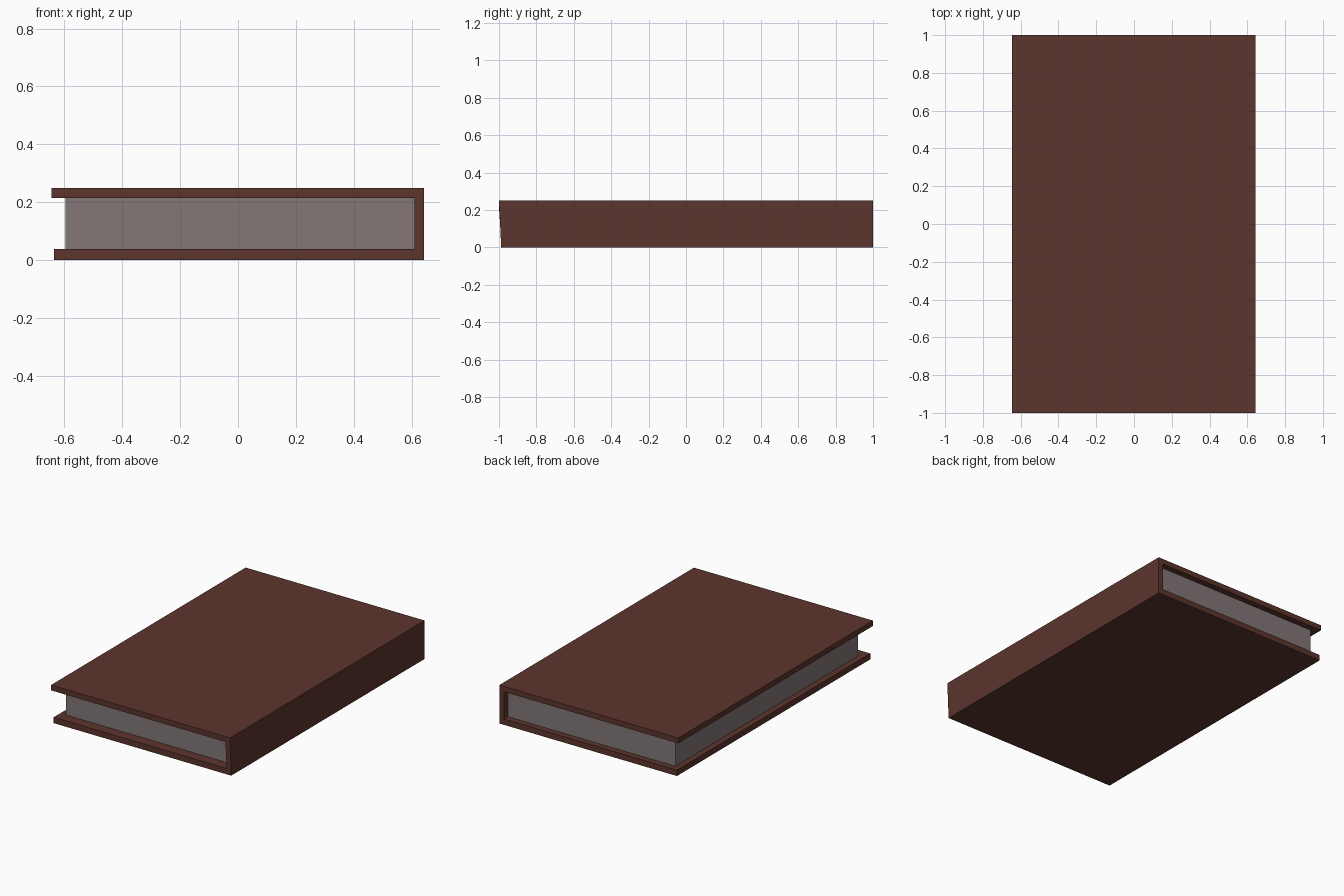
import bpy

if "Cube" in bpy.data.objects:
    bpy.data.objects.remove(bpy.data.objects["Cube"])


def material(name, rgb):
    m = bpy.data.materials.new(name)
    m.diffuse_color = (*rgb, 1)
    m.use_nodes = True
    m.node_tree.nodes["Principled BSDF"].inputs["Base Color"].default_value = m.diffuse_color
    return m


def extrude_profile(name, profile, y_back, mat):
    """Extrude an (x, z, front y) outline along y to y_back."""
    n = len(profile)
    verts = [(x, y, z) for x, z, y in profile]
    verts += [(x, y_back, z) for x, z, _ in profile]
    faces = [tuple(range(n)), tuple(reversed(range(n, 2 * n)))]
    faces += [((i + 1) % n, i, n + i, n + (i + 1) % n) for i in range(n)]
    mesh = bpy.data.meshes.new(name)
    mesh.from_pydata(verts, [], faces)
    mesh.materials.append(mat)
    obj = bpy.data.objects.new(name, mesh)
    bpy.context.collection.objects.link(obj)
    return obj


leather = material("brown leather", (0.107, 0.035, 0.026))
paper = material("grey paper", (0.227, 0.184, 0.187))

# Cover: bottom board, spine and top board as one folded U profile
top_y, low_y = -1.0, -0.988
cover = [
    (-0.635, 0.0, low_y), (0.643, 0.0, low_y), (0.643, 0.25, top_y),
    (-0.645, 0.25, top_y), (-0.645, 0.215, top_y), (0.61, 0.215, top_y),
    (0.61, 0.038, low_y), (-0.635, 0.038, low_y),
]
extrude_profile("book_cover", cover, 1.0, leather)

# Page block, set back from the cover edges
pages = [(-0.595, 0.038, -0.92), (0.61, 0.038, -0.92),
         (0.61, 0.215, -0.92), (-0.595, 0.215, -0.92)]
extrude_profile("page_block", pages, 0.96, paper)
